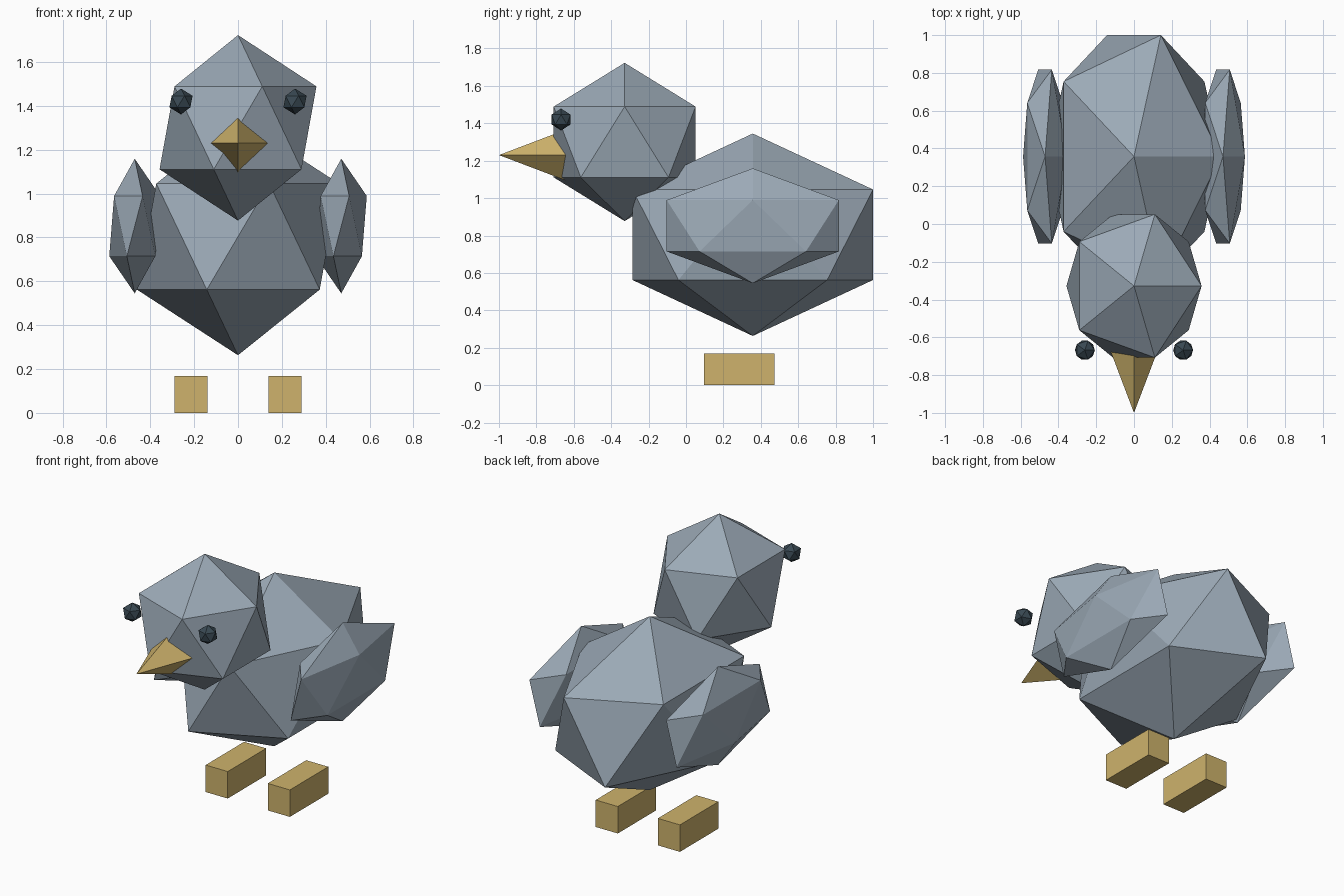
import bpy
from math import radians

if "Cube" in bpy.data.objects:
    bpy.data.objects.remove(bpy.data.objects["Cube"])


def material(name, rgb):
    m = bpy.data.materials.new(name)
    m.diffuse_color = (*rgb, 1)
    m.use_nodes = True
    m.node_tree.nodes["Principled BSDF"].inputs["Base Color"].default_value = m.diffuse_color
    return m


slate = material("slate", (0.33, 0.40, 0.47))
gold = material("gold", (0.62, 0.45, 0.15))
dark = material("dark", (0.04, 0.065, 0.085))


def finish(name, mat):
    ob = bpy.context.object
    ob.name = name
    ob.data.materials.append(mat)
    return ob


def ball(name, loc, radii, mat=slate):
    # faceted 20-sided ball stretched to the given radii
    bpy.ops.mesh.primitive_ico_sphere_add(subdivisions=1, radius=1, location=loc)
    finish(name, mat).scale = radii


# body and head
ball("body", (0, 0.357, 0.804), (0.515, 0.756, 0.541))
ball("head", (0, -0.328, 1.30), (0.40, 0.446, 0.423))

# paired parts
for side, s in (("left", -1), ("right", 1)):
    ball(side + "_wing", (s * 0.471, 0.357, 0.852), (0.13, 0.541, 0.307))
    ball(side + "_eye", (s * 0.26, -0.668, 1.42), (0.059, 0.059, 0.059), dark)
    bpy.ops.mesh.primitive_cube_add(size=1, location=(s * 0.214, 0.285, 0.084))
    finish(side + "_foot", gold).scale = (0.152, 0.378, 0.168)

# four-sided beak pointing forward
bpy.ops.mesh.primitive_cone_add(vertices=4, radius1=0.152, radius2=0, depth=0.4,
                                location=(0, -0.8, 1.23), rotation=(radians(90), 0, 0))
finish("beak", gold)
